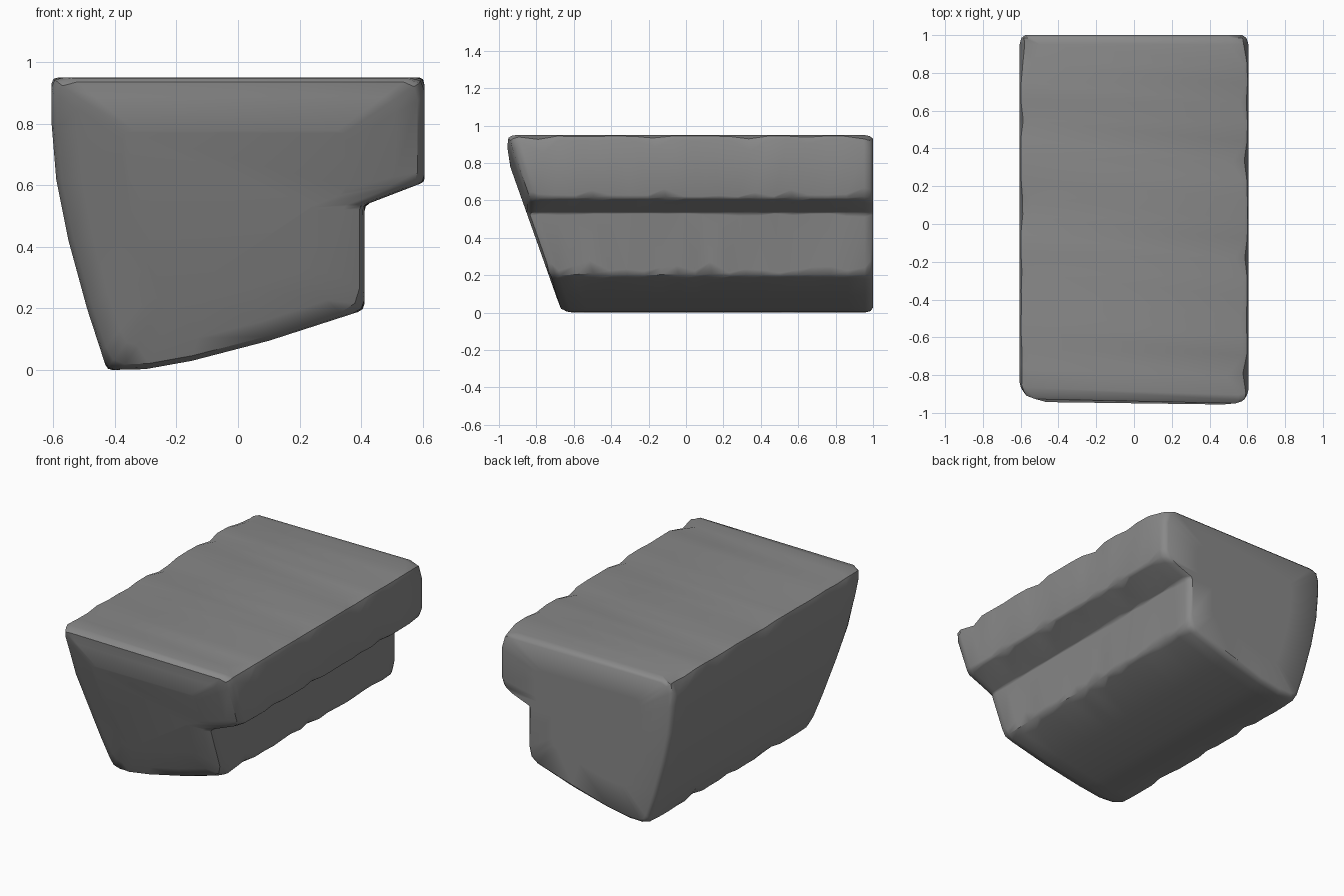
import bpy, bmesh, math, random
from mathutils import Vector

cube = bpy.data.objects.get("Cube")
if cube:
    bpy.data.objects.remove(cube)
random.seed(7)

# Cross-section outline: x, z, wear (0 = plain point, otherwise a worn corner)
PROFILE = [(-0.605, 0.95, 1.3), (-0.605, 0.8, 0), (-0.59, 0.62, 0), (-0.55, 0.42, 0),
           (-0.49, 0.2, 0), (-0.425, 0.0, 1), (-0.3, 0.003, 0), (-0.15, 0.03, 0),
           (0.1, 0.095, 0), (0.41, 0.195, 1.2), (0.41, 0.535, 0.3),
           (0.605, 0.61, 0.8), (0.605, 0.95, 1.3)]
CENTRE = Vector((-0.03, 0.52))
BACK = 1.0


def section(end_wear):
    """Outline with each worn corner cut back by a random amount."""
    pts = []
    for i, (x, z, wear) in enumerate(PROFILE):
        p = Vector((x, z))
        if not wear:
            pts.append(p)
            continue
        a = Vector(PROFILE[i - 1][:2]) - p
        b = Vector(PROFILE[(i + 1) % len(PROFILE)][:2]) - p
        cut = wear * (0.018 + 0.055 * random.random() ** 3 + end_wear)
        pa = p + a.normalized() * min(cut, a.length * 0.6)
        pb = p + b.normalized() * min(cut * random.uniform(0.7, 1.3), b.length * 0.6)
        pts += [pa, (pa + pb) * 0.25 + p * 0.5, pb]
    return pts


def front_y(x, z):
    """Raked front face, set back towards both sides."""
    side = 0.09 * max(0, -0.38 - x) / 0.22 + 0.045 * max(0, x - 0.35) / 0.25
    return -1 + (0.95 - z) * 0.355 + side


def add_ring(bm, pts, t, scale=1.0, jitter=0.0):
    ring = []
    for p in pts:
        q = CENTRE + (p - CENTRE) * scale
        f = front_y(q.x, q.y)
        y = f + (BACK - f) * t + random.uniform(0, jitter)
        ring.append(bm.verts.new((q.x, y, q.y)))
    return ring


# Block: worn sections joined along its length
bm = bmesh.new()
front, back = section(0.03), section(0.02)
rings = [add_ring(bm, front, 0, 0.6), add_ring(bm, front, 0, 0.85),
         add_ring(bm, front, 0.0, 0.965, 0.012), add_ring(bm, front, 0.012, 0.99, 0.012)]
steps = 18
for k in range(steps + 1):
    t = 0.03 + 0.945 * k / steps
    near_end = max(0, 1 - min(t, 1 - t) / 0.09)
    rings.append(add_ring(bm, section(0.022 * near_end), t))
rings += [add_ring(bm, back, 0.992, 0.985), add_ring(bm, back, 1, 0.95),
          add_ring(bm, back, 1, 0.6)]
for r0, r1 in zip(rings, rings[1:]):
    n = len(r0)
    for i in range(n):
        j = (i + 1) % n
        bm.faces.new((r0[i], r0[j], r1[j], r1[i]))
bm.faces.new(rings[0])
bm.faces.new(rings[-1])
bmesh.ops.recalc_face_normals(bm, faces=bm.faces)

mesh = bpy.data.meshes.new("stone_block")
bm.to_mesh(mesh)
bm.free()
mesh.shade_smooth()
mesh.set_sharp_from_angle(angle=math.radians(40))
block = bpy.data.objects.new("stone_block", mesh)
bpy.context.collection.objects.link(block)

# Grey stone material
stone = bpy.data.materials.new("grey_stone")
stone.use_nodes = True
colour = (0.25, 0.25, 0.25, 1)
stone.diffuse_color = colour
stone.node_tree.nodes["Principled BSDF"].inputs["Base Color"].default_value = colour
mesh.materials.append(stone)
